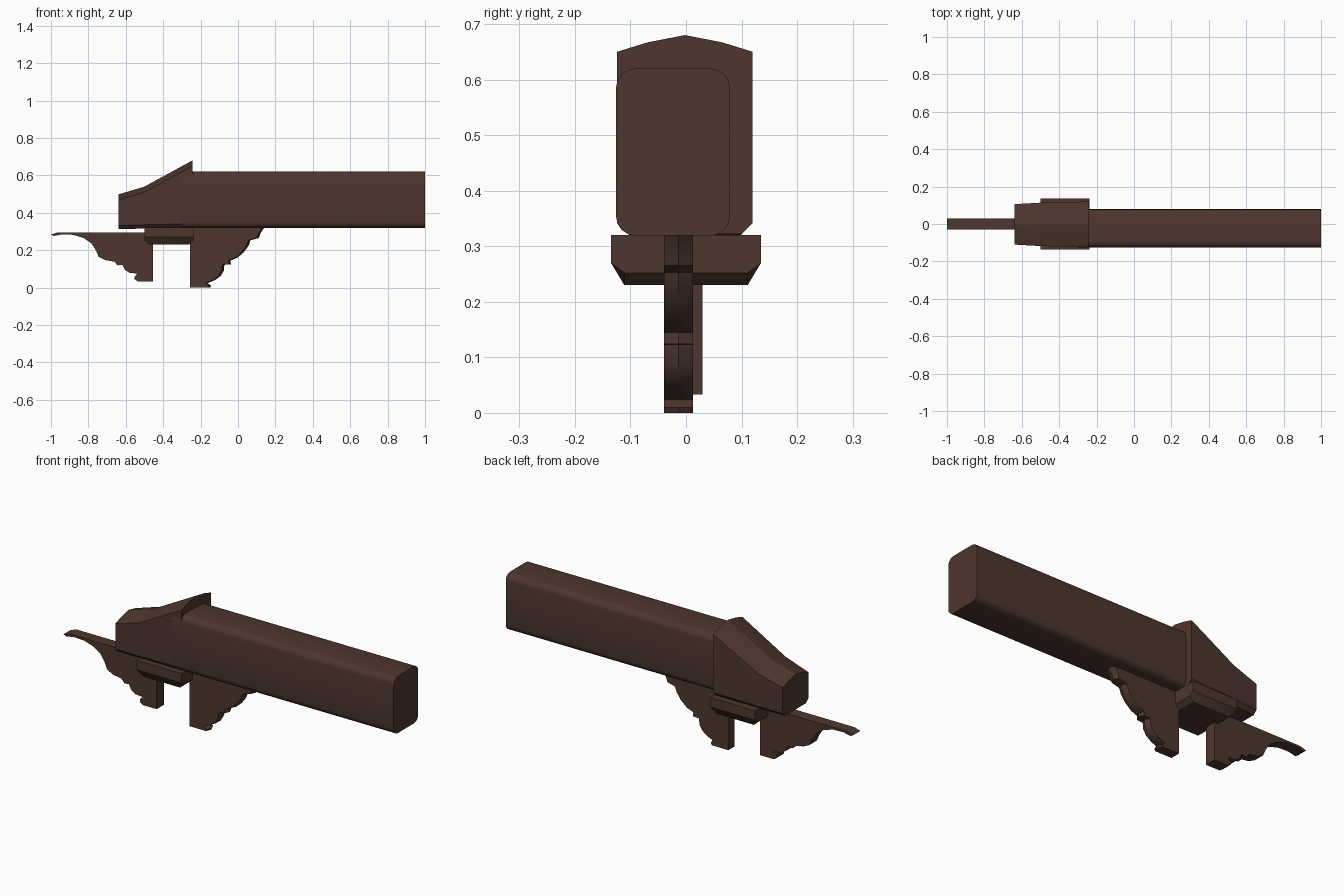
import bpy, bmesh, math

if "Cube" in bpy.data.objects:
    bpy.data.objects.remove(bpy.data.objects["Cube"])

wood = bpy.data.materials.new("dark brown wood")
wood.diffuse_color = (0.076, 0.037, 0.027, 1)
wood.use_nodes = True
wood.node_tree.nodes["Principled BSDF"].inputs["Base Color"].default_value = wood.diffuse_color


def loft(name, sections, angle=35):
    """Join equal-length rings of 3D points into a closed solid."""
    bm = bmesh.new()
    rings = [[bm.verts.new(p) for p in s] for s in sections]
    n = len(rings[0])
    for a, b in zip(rings, rings[1:]):
        for i in range(n):
            j = (i + 1) % n
            bm.faces.new((a[i], a[j], b[j], b[i]))
    bm.faces.new(rings[0])
    bm.faces.new(rings[-1])
    bmesh.ops.recalc_face_normals(bm, faces=bm.faces)
    me = bpy.data.meshes.new(name)
    bm.to_mesh(me)
    bm.free()
    ob = bpy.data.objects.new(name, me)
    bpy.context.collection.objects.link(ob)
    me.materials.append(wood)
    bpy.ops.object.select_all(action='DESELECT')
    ob.select_set(True)
    bpy.context.view_layer.objects.active = ob
    bpy.ops.object.shade_smooth_by_angle(angle=math.radians(angle))
    return ob


def rounded_rect(x, y0, y1, z0, z1, r, steps=4):
    pts = []
    corners = [(y1 - r, z1 - r), (y0 + r, z1 - r), (y0 + r, z0 + r), (y1 - r, z0 + r)]
    for k, (cy, cz) in enumerate(corners):
        for i in range(steps + 1):
            a = math.pi / 2 * (k + i / steps)
            pts.append((x, cy + r * math.cos(a), cz + r * math.sin(a)))
    return pts


# long rounded beam
loft("beam", [rounded_rect(x, -0.126, 0.079, 0.319, 0.62, 0.035) for x in (-0.3, 1.0)])


# wedge-shaped end cap with ridged top
def head_section(x, w, bottom, peak):
    half = [(0, peak), (w * 0.55, peak - 0.013), (w, peak - 0.03),
            (w, bottom + 0.02), (w - 0.02, bottom)]
    ring = half + [(-y, z) for y, z in reversed(half[1:])]
    return [(x, y - 0.002, z) for y, z in ring]


loft("beam_end_cap", [head_section(-0.64, 0.108, 0.312, 0.498),
                      head_section(-0.5, 0.116, 0.316, 0.54),
                      head_section(-0.243, 0.122, 0.322, 0.68)], 8)


# bearing block with chamfered underside
def block_section(x, z0):
    return [(x, -0.135, 0.32), (x, -0.135, 0.27), (x, -0.111, z0),
            (x, 0.111, z0), (x, 0.135, 0.27), (x, 0.135, 0.32)]


loft("bearing_block", [block_section(-0.5, 0.252), block_section(-0.475, 0.23),
                       block_section(-0.262, 0.23), block_section(-0.237, 0.252)], 20)

# inner carved bracket, its scrolled edge slightly ridged in the middle
inner = [(-0.16, 0.0), (-0.155, 0.01), (-0.175, 0.024), (-0.135, 0.04), (-0.105, 0.062),
         (-0.088, 0.09), (-0.085, 0.122), (-0.05, 0.124), (-0.052, 0.145),
         (-0.015, 0.16), (0.02, 0.19), (0.045, 0.225), (0.055, 0.253),
         (0.1, 0.265), (0.108, 0.29), (0.127, 0.319)]
loft("inner_bracket", [[(x + d, y, z) for x, z in inner] + [(-0.257, y, 0.33), (-0.257, y, 0.0)]
                       for y, d in ((-0.04, 0), (-0.0135, 0.012), (0.013, 0))])

# outer carved bracket with a long pointed tip
outer = [(-0.455, 0.295), (-0.455, 0.033), (-0.535, 0.033), (-0.553, 0.045),
         (-0.552, 0.06), (-0.538, 0.075), (-0.58, 0.079), (-0.605, 0.095),
         (-0.618, 0.122), (-0.643, 0.119), (-0.662, 0.139), (-0.71, 0.147),
         (-0.745, 0.165), (-0.76, 0.2), (-0.785, 0.238), (-0.825, 0.265),
         (-0.88, 0.282), (-0.94, 0.285), (-0.985, 0.276), (-1.0, 0.284), (-0.965, 0.295)]
loft("outer_bracket", [[(x, y, z) for x, z in outer] for y in (-0.03, 0.03)])
